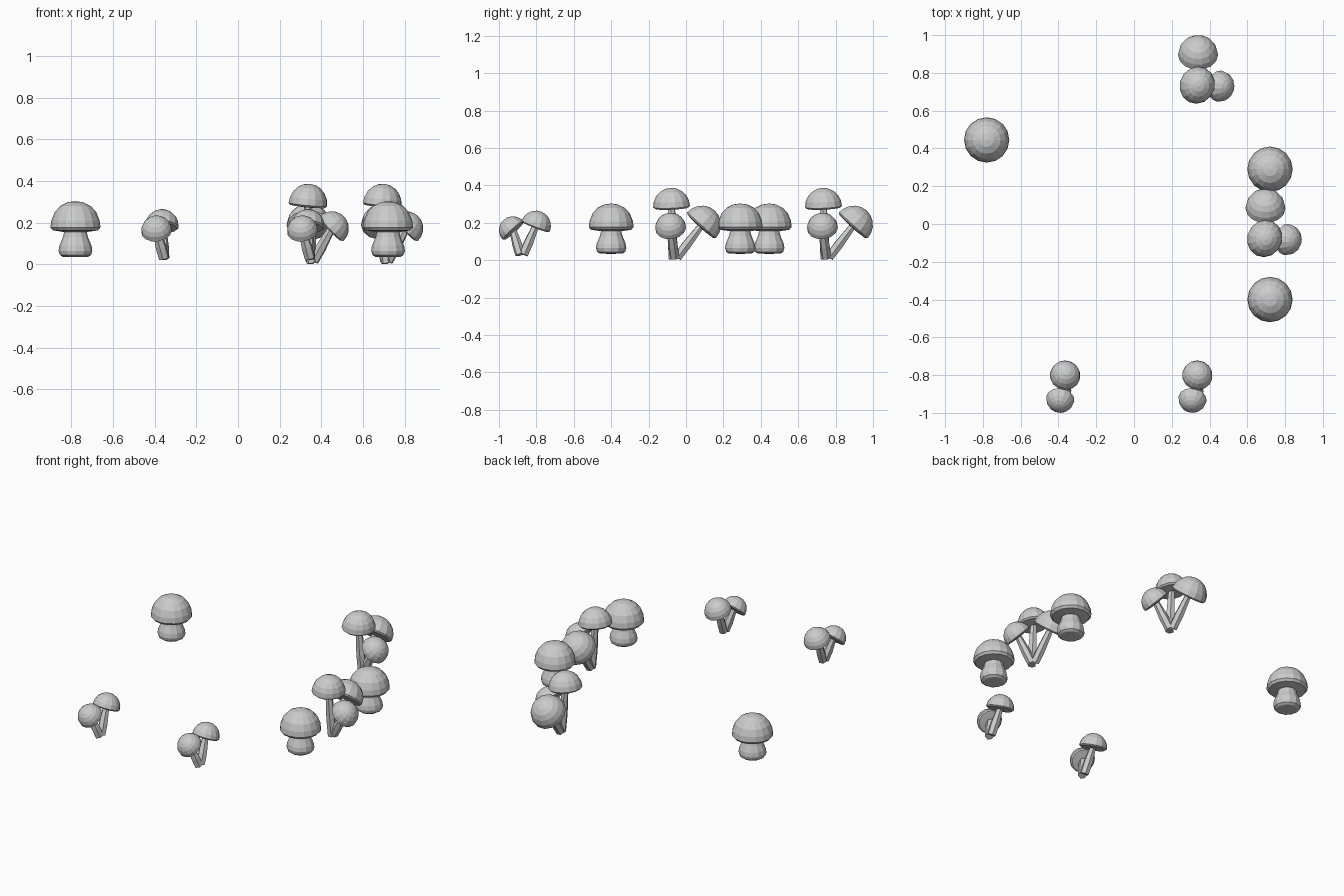
import bpy, bmesh, math
from mathutils import Vector, Matrix

if "Cube" in bpy.data.objects:
    bpy.data.objects.remove(bpy.data.objects["Cube"])


def lathe(name, profile, sides, matrix, smooth=False):
    """Revolve (radius, height) points around z, then place with matrix."""
    bm = bmesh.new()
    rings = []
    for r, z in profile:
        if r == 0:
            rings.append([bm.verts.new((0, 0, z))])
        else:
            rings.append([bm.verts.new((r * math.cos(2 * math.pi * i / sides),
                                        r * math.sin(2 * math.pi * i / sides), z))
                          for i in range(sides)])
    for a, b in zip(rings, rings[1:]):
        for i in range(sides):
            j = (i + 1) % sides
            quad = [a[i % len(a)], a[j % len(a)], b[j % len(b)], b[i % len(b)]]
            bm.faces.new(list(dict.fromkeys(quad)))
    bmesh.ops.recalc_face_normals(bm, faces=bm.faces)
    bm.transform(matrix)
    mesh = bpy.data.meshes.new(name)
    bm.to_mesh(mesh)
    bm.free()
    obj = bpy.data.objects.new(name, mesh)
    bpy.context.collection.objects.link(obj)
    return obj


def aim(origin, axis):
    rot = Vector(axis).to_track_quat('Z', 'Y').to_matrix().to_4x4()
    return Matrix.Translation(origin) @ rot


# Domed cap of unit radius with a shallow convex underside
DOME = [(0, -0.12), (0.35, -0.13), (0.9, -0.09)] + \
       [(math.cos(math.radians(a)), math.sin(math.radians(a))) for a in (0, 18, 36, 54, 72)] + [(0, 1)]

# Stout mushroom: rounded bulb stem and broad cap
STOUT_STEM = [(0, 0.034), (0.06, 0.035), (0.075, 0.045), (0.081, 0.065), (0.077, 0.09),
              (0.06, 0.13), (0.052, 0.165), (0, 0.168)]
STOUT_CAP = [(0, 0.155), (0.055, 0.155), (0.108, 0.163), (0.12, 0.177), (0.116, 0.21),
             (0.1, 0.25), (0.073, 0.28), (0.037, 0.298), (0, 0.303)]


def stout(label, x, y):
    m = Matrix.Translation((x, y, 0))
    lathe(label + "_stem", STOUT_STEM, 12, m)
    lathe(label + "_cap", STOUT_CAP, 16, m)


def slender(label, base, center, axis, r, squash=1.0):
    """Thin tapered stem from base to cap centre, topped by a tilted dome."""
    base, center = Vector(base), Vector(center)
    length = (center - base).length
    stem = [(0, 0), (0.026, 0), (0.027, length * 0.4), (0.019, length), (0, length)]
    lathe(label + "_stem", stem, 6, aim(base, center - base))
    size = Matrix.Diagonal((r, r * squash, r, 1))
    lathe(label + "_cap", DOME, 14, aim(center, axis) @ size)


def triple(label, x, y):
    o = Vector((x, y, 0))
    slender(label + "_tall", o + Vector((0.005, -0.012, 0.006)), o + Vector((-0.015, -0.02, 0.287)),
            (0.1, -0.05, 1), 0.1, 0.93)
    slender(label + "_back", o + Vector((0, 0.01, 0.015)), o + Vector((-0.011, 0.14, 0.187)),
            (0, 0.67, 0.74), 0.106)
    slender(label + "_side", o + Vector((0.012, -0.005, 0.015)), o + Vector((0.099, -0.025, 0.172)),
            (0.72, -0.1, 0.68), 0.083)


def double(label, x, y):
    o = Vector((x, y, 0))
    slender(label + "_front", o + Vector((0, -0.01, 0.03)), o + Vector((-0.035, -0.048, 0.16)),
            (-0.12, -0.67, 0.74), 0.075)
    slender(label + "_back", o + Vector((0, 0.008, 0.03)), o + Vector((-0.01, 0.074, 0.184)),
            (0.08, 0.36, 0.93), 0.081)


# Stout mushrooms
for i, p in enumerate([(-0.78, 0.445), (0.72, 0.29), (0.72, -0.4)]):
    stout(f"stout_mushroom_{i}", *p)
# Clusters of three
for i, p in enumerate([(0.35, 0.755), (0.707, -0.057)]):
    triple(f"triple_cluster_{i}", *p)
# Clusters of two
for i, p in enumerate([(-0.355, -0.877), (0.345, -0.877)]):
    double(f"double_cluster_{i}", *p)
